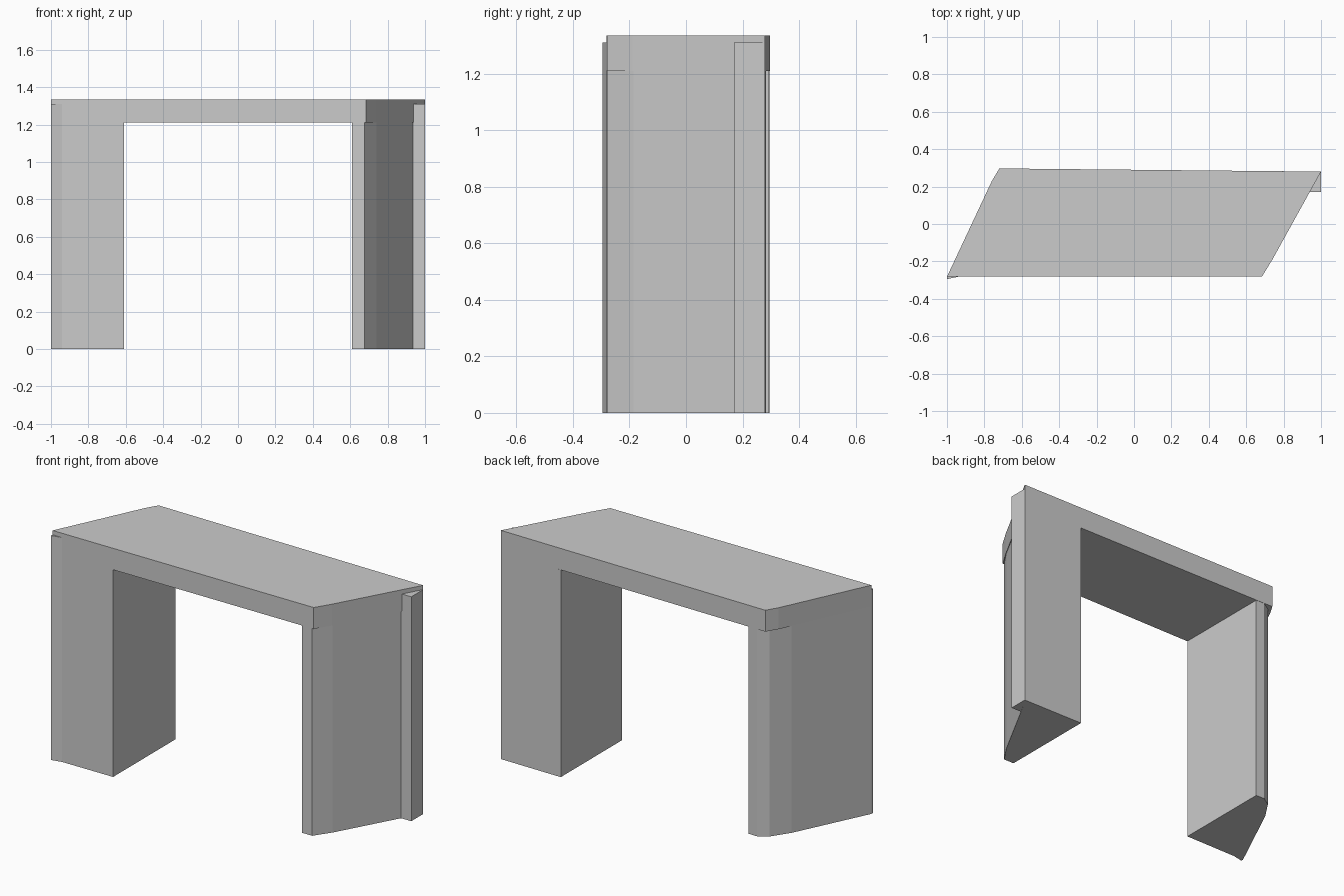
import bpy

if "Cube" in bpy.data.objects:
    bpy.data.objects.remove(bpy.data.objects["Cube"])


def prism(name, outline, z0, z1):
    """Extrude a counter-clockwise plan outline between two heights."""
    n = len(outline)
    verts = [(x, y, z) for z in (z0, z1) for x, y in outline]
    faces = [tuple(reversed(range(n))), tuple(range(n, 2 * n))]
    faces += [(i, (i + 1) % n, n + (i + 1) % n, n + i) for i in range(n)]
    mesh = bpy.data.meshes.new(name)
    mesh.from_pydata(verts, [], faces)
    obj = bpy.data.objects.new(name, mesh)
    bpy.context.collection.objects.link(obj)
    return obj


LEG_TOP, LIP_TOP, TOP = 1.21, 1.31, 1.335

# skewed lintel slab across both legs
prism("top_slab", [(-1, -0.282), (0.685, -0.28), (0.74, -0.19), (1, 0.28),
                   (-0.72, 0.297), (-0.76, 0.23)], LEG_TOP, TOP)

# legs: straight inner face, slanted outer face
prism("right_leg", [(0.61, -0.28), (0.675, -0.28), (0.74, -0.185),
                    (0.995, 0.28), (0.61, 0.284)], 0, LEG_TOP)
prism("left_leg", [(-0.61, -0.281), (-0.61, 0.294), (-0.665, 0.295),
                   (-0.72, 0.26), (-0.79, 0.155), (-1, -0.282)], 0, LEG_TOP)

# thin vertical lips standing out beyond the slab corners
prism("right_lip", [(0.935, 0.17), (1, 0.17), (1, 0.28), (0.995, 0.28)], 0, LIP_TOP)
prism("left_lip", [(-1, -0.295), (-0.94, -0.282), (-1, -0.282)], 0, LIP_TOP)
